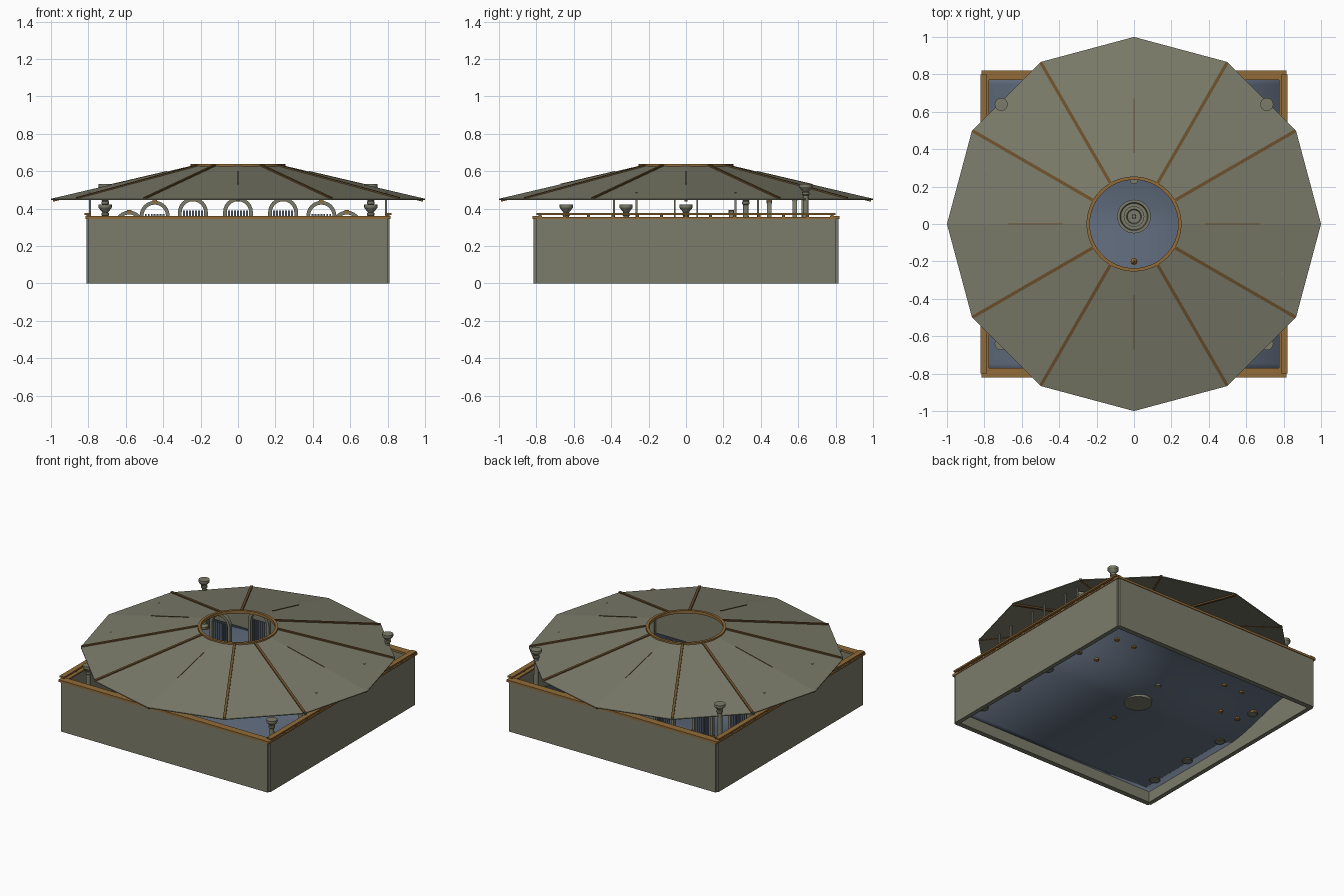
import bpy, bmesh
from math import sin, cos, pi, radians
from mathutils import Vector

if "Cube" in bpy.data.objects:
    bpy.data.objects.remove(bpy.data.objects["Cube"])


def material(name, rgb):
    m = bpy.data.materials.new(name)
    m.use_nodes = True
    m.diffuse_color = (*rgb, 1)
    m.node_tree.nodes["Principled BSDF"].inputs["Base Color"].default_value = (*rgb, 1)
    return m


STONE = material("olive stone", (0.20, 0.20, 0.145))
BLUE = material("slate blue floor", (0.125, 0.16, 0.22))
GOLD = material("gilded bronze", (0.29, 0.15, 0.04))
BROWN = material("dark bronze", (0.15, 0.08, 0.025))


def finish(name, bm, mat, smooth=False):
    bmesh.ops.recalc_face_normals(bm, faces=bm.faces)
    mesh = bpy.data.meshes.new(name)
    bm.to_mesh(mesh)
    bm.free()
    mesh.materials.append(mat)
    ob = bpy.data.objects.new(name, mesh)
    bpy.context.collection.objects.link(ob)
    if smooth:
        bpy.ops.object.select_all(action="DESELECT")
        ob.select_set(True)
        bpy.context.view_layer.objects.active = ob
        bpy.ops.object.shade_smooth_by_angle()
    return ob


def box(name, lo, hi, mat):
    bm = bmesh.new()
    bmesh.ops.create_cube(bm, size=1)
    lo, hi = Vector(lo), Vector(hi)
    for v in bm.verts:
        v.co = (lo + hi) / 2 + v.co * (hi - lo)
    return finish(name, bm, mat)


def bar(name, a, b, width, height, mat):
    """Rectangular beam from a to b, kept upright."""
    a, b = Vector(a), Vector(b)
    d = (b - a).normalized()
    side = d.cross(Vector((0, 0, 1))).normalized()
    up = side.cross(d)
    bm = bmesh.new()
    bmesh.ops.create_cube(bm, size=1)
    for v in bm.verts:
        c = v.co.copy()
        v.co = (a + b) / 2 + side * c.x * width + d * c.y * (b - a).length + up * c.z * height
    return finish(name, bm, mat)


def lathe(name, profile, loc, seg, mat, closed=False, smooth=True):
    """Revolve (radius, z) points; closed joins last to first, else ends are capped."""
    bm = bmesh.new()
    rings = [[bm.verts.new((loc[0] + r * cos(2 * pi * i / seg),
                            loc[1] + r * sin(2 * pi * i / seg), loc[2] + z))
              for i in range(seg)] for r, z in profile]
    pairs = list(zip(rings, rings[1:]))
    if closed:
        pairs.append((rings[-1], rings[0]))
    else:
        bm.faces.new(rings[0])
        bm.faces.new(rings[-1])
    for p, q in pairs:
        for i in range(seg):
            j = (i + 1) % seg
            bm.faces.new((p[i], p[j], q[j], q[i]))
    return finish(name, bm, mat, smooth)


def ground(y):
    """Floor height: low at the front, rising to a terrace at the back."""
    t = min(max(y / 0.6, 0), 1)
    return 0.08 + 0.11 * t * t * (3 - 2 * t)


# Outer walls, open above and below
for s, side in ((1, "left"), (-1, "right")):
    box(side + "_wall", (s * 0.78, -0.8, 0), (s * 0.81, 0.8, 0.35), STONE)
for s, side in ((1, "back"), (-1, "front")):
    box(side + "_wall", (-0.8, s * 0.78, 0), (0.8, s * 0.815, 0.35), STONE)
    box(side + "_coping", (-0.815, s * 0.77, 0.345), (0.815, s * 0.82, 0.36), GOLD)

# Side copings with a low handrail on stubs
for s, side in ((1, "left"), (-1, "right")):
    box(side + "_coping", (s * 0.775, -0.77, 0.345), (s * 0.815, 0.77, 0.355), GOLD)
    box(side + "_rail", (s * 0.785, -0.8, 0.367), (s * 0.82, 0.8, 0.378), GOLD)
    for i in range(13):
        y = -0.78 + i * 0.13
        box(side + "_rail_stub", (s * 0.795, y - 0.008, 0.35),
            (s * 0.81, y + 0.008, 0.37), BROWN)

# Rising floor
bm = bmesh.new()
bmesh.ops.create_grid(bm, x_segments=2, y_segments=40, size=0.785)
for v in bm.verts:
    v.co.z = ground(v.co.y)
floor = finish("terraced_floor", bm, BLUE, True)
mod = floor.modifiers.new("thickness", "SOLIDIFY")
mod.thickness = 0.01
mod.offset = 0

# Twelve-sided roof with a round opening
lathe("roof", [(0.245, 0.63), (1.0, 0.453), (1.0, 0.447), (0.245, 0.622)],
      (0, 0, 0), 12, STONE, True, False)
lathe("roof_opening_ring", [(0.236, 0.618), (0.254, 0.618), (0.254, 0.638), (0.236, 0.638)],
      (0, 0, 0), 48, GOLD, True)


def roof_point(angle, r, dz):
    return (r * cos(angle), r * sin(angle), 0.63 - (r - 0.245) * 0.2344 + dz)


for i in range(12):
    a = radians(30 * i)
    if i % 3:
        bar("roof_rib", roof_point(a, 0.25, 0), roof_point(a, 0.995, 0), 0.017, 0.014, BROWN)
    else:
        bar("hidden_rib", roof_point(a, 0.25, -0.011), roof_point(a, 0.99, -0.011),
            0.017, 0.014, BROWN)
        bar("rib_crest", roof_point(a, 0.38, 0), roof_point(a, 0.67, 0), 0.004, 0.006, BROWN)

# Side columns and the thin posts that carry the roof
COLUMN = [(0.03, -0.012), (0.03, 0.02), (0.017, 0.035), (0.015, 0.28), (0.02, 0.285),
          (0.02, 0.297), (0.015, 0.3), (0.033, 0.322), (0.035, 0.325), (0.035, 0.342)]
for s in (-1, 1):
    for i in range(5):
        y = -0.64 + 0.32 * i
        lathe("column", COLUMN, (s * 0.71, y, ground(y)), 20, STONE)
        lathe("column_foot", [(0.034, -0.008), (0.034, 0.012)],
              (s * 0.71, y, ground(y)), 20, GOLD)
    for y in (-0.385, -0.265, -0.06, 0.06, 0.265, 0.385):
        r = (0.79 ** 2 + y * y) ** 0.5
        box("roof_post", (s * 0.785, y - 0.005, 0.35),
            (s * 0.797, y + 0.005, 0.625 - (r - 0.245) * 0.2344), STONE)


def arch(x, y):
    """Front-facing arch on legs, with a slatted screen and keystone."""
    z = ground(y)
    outline = []
    for r, order in ((0.08, range(13)), (0.06, reversed(range(13)))):
        curve = [(r * cos(pi * k / 12), 0.19 + r * sin(pi * k / 12)) for k in order]
        legs = [(r, -0.01)], [(-r, -0.01)]
        first, last = legs if r > 0.07 else legs[::-1]
        outline += first + curve + last
    bm = bmesh.new()
    face = bm.faces.new([bm.verts.new((x + px, y - 0.012, z + pz)) for px, pz in outline])
    out = bmesh.ops.extrude_face_region(bm, geom=[face])
    bmesh.ops.translate(bm, vec=(0, 0.024, 0),
                        verts=[g for g in out["geom"] if isinstance(g, bmesh.types.BMVert)])
    finish("arch", bm, STONE)
    box("arch_keystone", (x - 0.012, y - 0.015, z + 0.255),
        (x + 0.012, y + 0.015, z + 0.274), GOLD)
    for k in range(7):
        sx = x - 0.048 + 0.016 * k
        box("arch_slat", (sx - 0.005, y - 0.004, z), (sx + 0.005, y + 0.004, z + 0.2), BLUE)
    for s in (-1, 1):
        lathe("arch_foot", [(0.016, -0.014), (0.016, 0.015)], (x + s * 0.07, y, z), 12, GOLD)


# Curved arcade around the back half
for k in range(-3, 4):
    a = radians(22.5 * k)
    arch(0.63 * sin(a), 0.63 * cos(a))

# Central fountain
lathe("fountain", [(0.09, -0.012), (0.09, 0.05), (0.075, 0.05), (0.07, 0.03), (0.025, 0.03),
                   (0.02, 0.09), (0.055, 0.11), (0.055, 0.12), (0.04, 0.12), (0.035, 0.11),
                   (0.012, 0.11), (0.01, 0.16)], (0, 0.04, ground(0.04)), 32, STONE)

# Small pedestal and lamp beside the fountain
lathe("pedestal", [(0.022, -0.01), (0.022, 0.02), (0.012, 0.03), (0.012, 0.1),
                   (0.022, 0.11), (0.022, 0.12)], (0, 0.235, ground(0.235)), 16, STONE)
lathe("lamp", [(0.02, -0.01), (0.02, 0.01), (0.007, 0.015), (0.007, 0.09),
               (0.018, 0.105), (0.014, 0.12), (0.004, 0.13)], (0, -0.2, ground(-0.2)), 16, GOLD)
